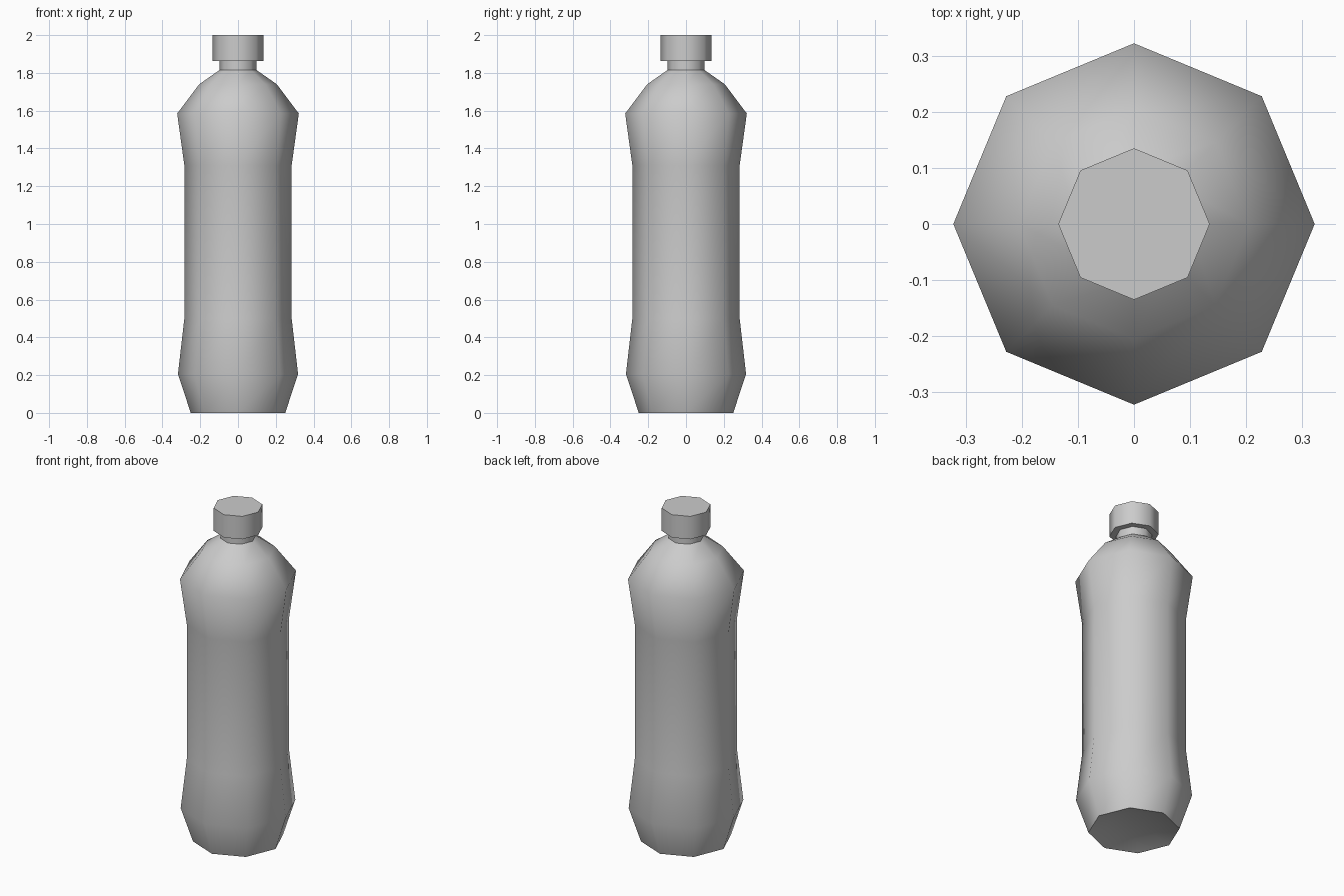
import bpy, bmesh
from math import cos, sin, pi, radians

if "Cube" in bpy.data.objects:
    bpy.data.objects.remove(bpy.data.objects["Cube"])

SIDES = 8


def lathe(name, profile, cap_start=False, cap_end=False):
    """Revolve (radius, z) points into an eight-sided object."""
    bm = bmesh.new()
    rings = [[bm.verts.new((r * cos(2 * pi * i / SIDES), r * sin(2 * pi * i / SIDES), z))
              for i in range(SIDES)] for r, z in profile]
    for a, b in zip(rings, rings[1:]):
        for i in range(SIDES):
            j = (i + 1) % SIDES
            bm.faces.new((a[i], a[j], b[j], b[i]))
    if cap_start:
        bm.faces.new(rings[0][::-1])
    if cap_end:
        bm.faces.new(rings[-1])
    mesh = bpy.data.meshes.new(name)
    bm.to_mesh(mesh)
    bm.free()
    obj = bpy.data.objects.new(name, mesh)
    bpy.context.collection.objects.link(obj)
    bpy.ops.object.select_all(action='DESELECT')
    obj.select_set(True)
    bpy.context.view_layer.objects.active = obj
    bpy.ops.object.shade_smooth_by_angle(angle=radians(50))
    return obj


# Bottle: recessed base, pinched waist, rounded shoulder and neck
lathe("bottle_body", [
    (0.15, 0.03), (0.25, 0.0), (0.318, 0.205), (0.284, 0.5), (0.284, 1.31),
    (0.322, 1.585), (0.205, 1.74), (0.098, 1.815), (0.098, 1.862),
], cap_start=True)

# Screw cap with an underside lip around the neck
lathe("cap", [(0.098, 1.862), (0.135, 1.862), (0.135, 2.0)], cap_end=True)
